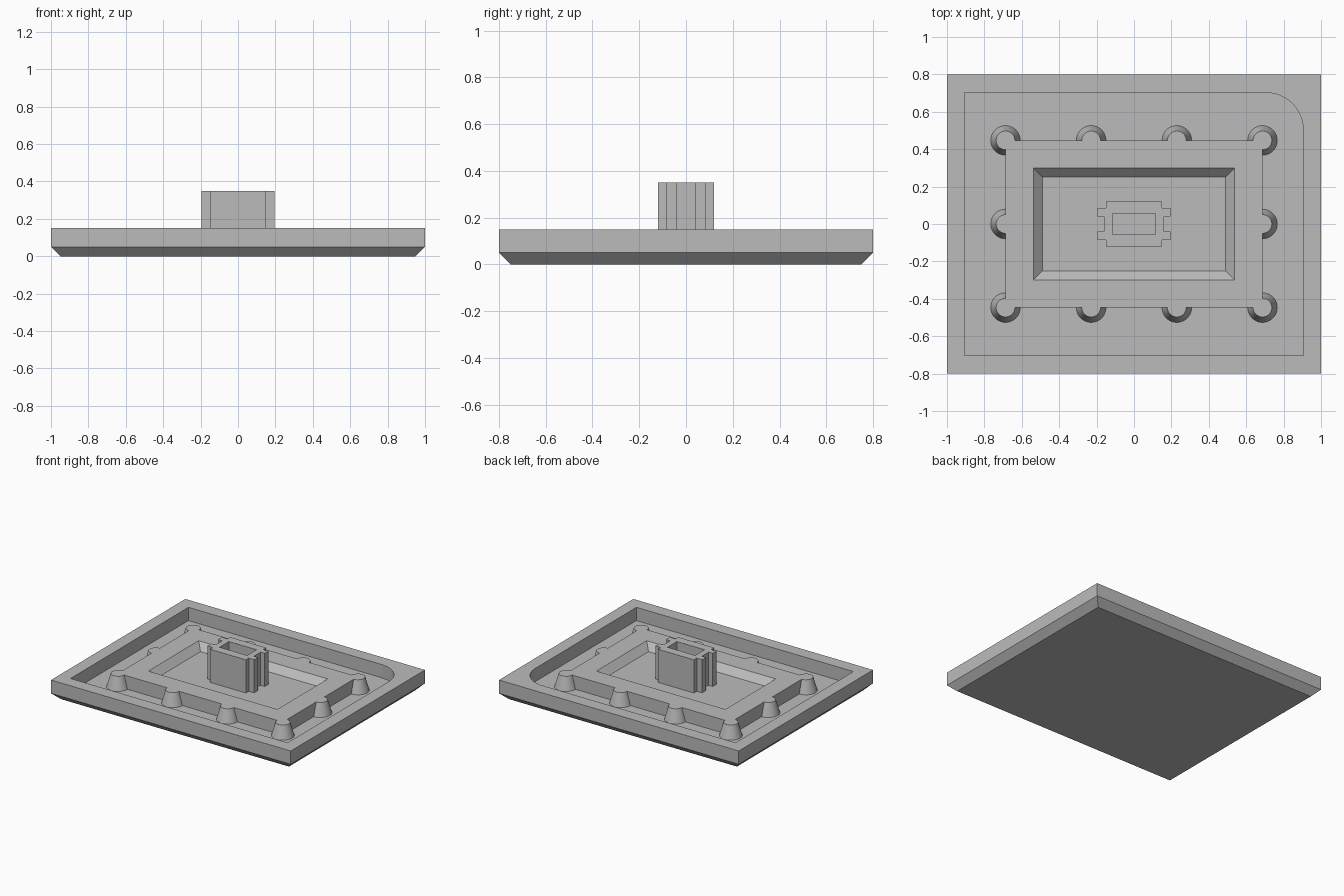
import bpy
import bmesh
import math

if "Cube" in bpy.data.objects:
    bpy.data.objects.remove(bpy.data.objects["Cube"])

GREY = (0.5, 0.5, 0.5, 1)
grey = bpy.data.materials.new("plain_grey")
grey.use_nodes = True
grey.diffuse_color = GREY
grey.node_tree.nodes["Principled BSDF"].inputs["Base Color"].default_value = GREY


def make_object(name, bm):
    bmesh.ops.recalc_face_normals(bm, faces=bm.faces[:])
    mesh = bpy.data.meshes.new(name)
    bm.to_mesh(mesh)
    bm.free()
    mesh.materials.append(grey)
    obj = bpy.data.objects.new(name, mesh)
    bpy.context.collection.objects.link(obj)
    return obj


def loft(name, *sections):
    """Closed solid through (height, outline) sections."""
    bm = bmesh.new()
    rings = [[bm.verts.new((x, y, z)) for x, y in outline] for z, outline in sections]
    n = len(rings[0])
    for low, high in zip(rings, rings[1:]):
        for i in range(n):
            j = (i + 1) % n
            bm.faces.new((low[i], low[j], high[j], high[i]))
    bm.faces.new(rings[0][::-1])
    bm.faces.new(rings[-1])
    return make_object(name, bm)


def rect(hx, hy):
    return [(-hx, -hy), (hx, -hy), (hx, hy), (-hx, hy)]


def combine(target, tool, operation):
    mod = target.modifiers.new(operation.lower(), "BOOLEAN")
    mod.operation = operation
    mod.solver = "EXACT"
    mod.object = tool
    bpy.context.view_layer.objects.active = target
    bpy.ops.object.modifier_apply(modifier=mod.name)
    bpy.data.objects.remove(tool)


def smooth(obj):
    bpy.ops.object.select_all(action="DESELECT")
    obj.select_set(True)
    bpy.context.view_layer.objects.active = obj
    bpy.ops.object.shade_smooth_by_angle(angle=math.radians(25))


# Tray with a chamfered underside and a recess with one rounded corner
FLOOR, TOP = 0.05, 0.15
tray = loft("tray", (0, rect(0.95, 0.75)), (FLOOR, rect(1, 0.8)), (TOP, rect(1, 0.8)))
outline = rect(0.905, 0.702)
cx, cy, radius, steps = 0.705, 0.502, 0.2, 20
arc = [(cx + radius * math.cos(a), cy + radius * math.sin(a))
       for a in (math.pi / 2 * i / steps for i in range(steps + 1))]
outline[2:3] = arc
combine(tray, loft("recess_cutter", (FLOOR, outline), (TOP + 0.1, outline)), "DIFFERENCE")
smooth(tray)

# Raised platform with tapered pegs around its edge
HX, HY = 0.687, 0.447
platform = loft("platform", (0.04, rect(HX, HY)), (TOP, rect(HX, HY)))
spots = [(HX * k / 3, s * HY) for k in (-3, -1, 1, 3) for s in (-1, 1)]
spots += [(-HX, 0), (HX, 0)]
for x, y in spots:
    def ring(r):
        return [(x + r * math.cos(math.tau * i / 48), y + r * math.sin(math.tau * i / 48))
                for i in range(48)]
    combine(platform, loft("peg", (0.04, ring(0.082)), (TOP, ring(0.05))), "UNION")

# Pocket with sloping walls in the platform
combine(platform, loft("pocket_cutter", (0.1, rect(0.488, 0.25)), (0.2, rect(0.588, 0.35))),
        "DIFFERENCE")
smooth(platform)

# Hollow central post with four small ears
quarter = [(0.16, 0.04), (0.195, 0.04), (0.195, 0.085), (0.15, 0.085), (0.15, 0.12)]
half = quarter + [(-x, y) for x, y in reversed(quarter)]
profile = half + [(-x, -y) for x, y in half]
post = loft("post", (0.09, profile), (0.35, profile))
hole = rect(0.115, 0.056)
combine(post, loft("hole_cutter", (0, hole), (0.5, hole)), "DIFFERENCE")
